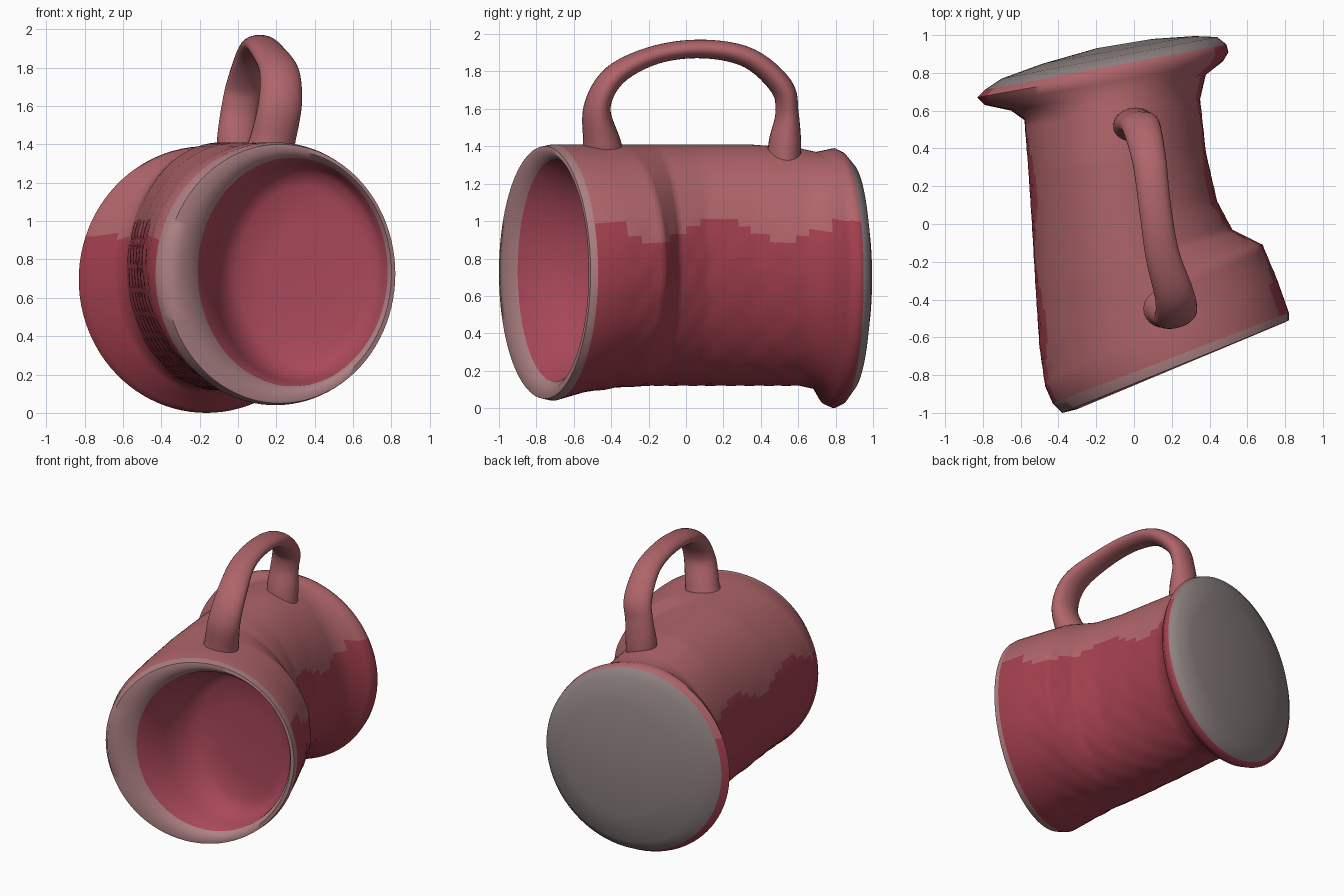
import bpy, bmesh, math
from mathutils import Vector

if "Cube" in bpy.data.objects:
    bpy.data.objects.remove(bpy.data.objects["Cube"])

N = 96


def material(name, rgb):
    m = bpy.data.materials.new(name)
    m.diffuse_color = (*rgb, 1)
    m.use_nodes = True
    m.node_tree.nodes["Principled BSDF"].inputs["Base Color"].default_value = m.diffuse_color
    return m


RED = material("deep_red", (0.36, 0.05, 0.075))
ROSE = material("rose", (0.43, 0.13, 0.145))
GREY = material("warm_grey", (0.27, 0.22, 0.22))
INNER = material("inner_red", (0.40, 0.065, 0.10))
LIP = material("pale_lip", (0.42, 0.22, 0.23))


def bridge(bm, rings, pick):
    """Join neighbouring rings with quads and close both ends."""
    n = len(rings[0])
    for k in range(len(rings) - 1):
        for i in range(n):
            j = (i + 1) % n
            f = bm.faces.new((rings[k][i], rings[k][j],
                              rings[k + 1][j], rings[k + 1][i]))
            f.material_index = pick(k, f.calc_center_median())
    for k, r in ((0, rings[0]), (len(rings) - 2, rings[-1])):
        f = bm.faces.new(r)
        f.material_index = pick(k, f.calc_center_median())


def finish(name, bm, mats, angle=60):
    bmesh.ops.recalc_face_normals(bm, faces=bm.faces)
    me = bpy.data.meshes.new(name)
    bm.to_mesh(me)
    bm.free()
    ob = bpy.data.objects.new(name, me)
    bpy.context.collection.objects.link(ob)
    for m in mats:
        me.materials.append(m)
    bpy.ops.object.select_all(action='DESELECT')
    ob.select_set(True)
    bpy.context.view_layer.objects.active = ob
    bpy.ops.object.shade_smooth_by_angle(angle=math.radians(angle))


# Skewed cup: each row is left x,y, right x,y, bottom z, top z, zone
# zones: 0 base, 1 outer wall, 2 lip, 3 shallow inside
SECTIONS = [
    (-0.20, 0.93, 0.10, 0.98, 0.55, 0.85, 0),
    (-0.48, 0.85, 0.32, 0.995, 0.28, 1.12, 0),
    (-0.70, 0.77, 0.44, 0.99, 0.09, 1.31, 0),
    (-0.79, 0.71, 0.49, 0.95, 0.02, 1.37, 1),
    (-0.83, 0.67, 0.50, 0.91, 0.00, 1.39, 1),
    (-0.79, 0.63, 0.47, 0.86, 0.02, 1.38, 1),
    (-0.65, 0.60, 0.38, 0.79, 0.10, 1.37, 1),
    (-0.58, 0.55, 0.35, 0.66, 0.12, 1.39, 1),
    (-0.56, 0.30, 0.38, 0.38, 0.12, 1.41, 1),
    (-0.54, 0.00, 0.44, 0.12, 0.12, 1.41, 1),
    (-0.52, -0.35, 0.52, -0.03, 0.12, 1.41, 1),
    (-0.50, -0.65, 0.68, -0.11, 0.11, 1.41, 1),
    (-0.47, -0.86, 0.76, -0.30, 0.08, 1.41, 1),
    (-0.43, -0.95, 0.82, -0.47, 0.04, 1.41, 2),
    (-0.38, -1.00, 0.82, -0.51, 0.05, 1.40, 2),
    (-0.30, -0.98, 0.80, -0.52, 0.09, 1.37, 2),
    (-0.21, -0.90, 0.78, -0.50, 0.14, 1.33, 3),
    (-0.13, -0.68, 0.76, -0.47, 0.16, 1.30, 3),
    (-0.08, -0.49, 0.73, -0.44, 0.21, 1.26, 3),
    (0.00, -0.43, 0.66, -0.43, 0.28, 1.18, 3),
    (0.15, -0.41, 0.50, -0.42, 0.45, 1.00, 3),
]

bm = bmesh.new()
rings, zones = [], []
for a, b in zip(SECTIONS, SECTIONS[1:] + [None]):
    wall = b and a[6] == 1 and -0.8 < a[1] < 0.58
    steps = 8 if wall else 1
    for s in range(steps):
        t = s / steps
        lx, ly, rx, ry, z0, z1 = (
            [p + (q - p) * t for p, q in zip(a[:6], b[:6])] if b else a[:6])
        ring = []
        for i in range(N):
            ang = math.tau * i / N
            # lightly dimpled outer wall on the lower half
            r = 1.0
            if wall and math.sin(ang) < 0.4:
                r += 0.005 * math.sin(ang * 16) * math.cos(len(rings) * 1.05)
            u, w = r * math.cos(ang), r * math.sin(ang)
            ring.append(bm.verts.new((
                (lx + rx) / 2 + u * (rx - lx) / 2,
                (ly + ry) / 2 + u * (ry - ly) / 2,
                (z0 + z1) / 2 + w * (z1 - z0) / 2)))
        rings.append(ring)
        zones.append(a[6])


def cup_colour(k, c):
    if zones[k] == 1:
        return 1 if c.z > 0.95 + 0.06 * math.sin(c.y * 9) else 0
    return {0: 2, 2: 4, 3: 3}[zones[k]]


bridge(bm, rings, cup_colour)
finish("mug_body", bm, (RED, ROSE, GREY, INNER, LIP))

# Handle: smooth path swept with an oval, rows are x, y, z, half width, half thickness
PATH = [
    (0.16, -0.44, 1.34, 0.13, 0.12), (0.18, -0.45, 1.42, 0.12, 0.10),
    (0.22, -0.475, 1.61, 0.115, 0.07), (0.215, -0.38, 1.78, 0.105, 0.06),
    (0.15, -0.16, 1.89, 0.09, 0.05), (0.11, 0.10, 1.92, 0.085, 0.05),
    (0.08, 0.34, 1.87, 0.09, 0.055), (0.04, 0.51, 1.72, 0.10, 0.06),
    (0.01, 0.54, 1.58, 0.10, 0.06), (0.00, 0.53, 1.43, 0.11, 0.085),
    (0.00, 0.52, 1.30, 0.11, 0.09),
]


def spline(p, k, t):
    p0, p1 = p[max(k - 1, 0)], p[k]
    p2, p3 = p[k + 1], p[min(k + 2, len(p) - 1)]
    return [0.5 * (2 * b + (c - a) * t + (2 * a - 5 * b + 4 * c - d) * t * t
                   + (3 * b - a - 3 * c + d) * t ** 3)
            for a, b, c, d in zip(p0, p1, p2, p3)]


samples = [spline(PATH, k, s / 6) for k in range(len(PATH) - 1) for s in range(6)]
samples.append(list(PATH[-1]))
bm = bmesh.new()
rings = []
for k, s in enumerate(samples):
    before = Vector(samples[max(k - 1, 0)][:3])
    after = Vector(samples[min(k + 1, len(samples) - 1)][:3])
    tangent = (after - before).normalized()
    side = Vector((0.98, 0.2, 0))
    side = (side - tangent * side.dot(tangent)).normalized()
    out = tangent.cross(side)
    rings.append([bm.verts.new(Vector(s[:3]) + side * s[3] * math.cos(a)
                               + out * s[4] * math.sin(a))
                  for a in (math.tau * i / 24 for i in range(24))])
bridge(bm, rings, lambda k, c: 0)
finish("handle", bm, (ROSE,))
